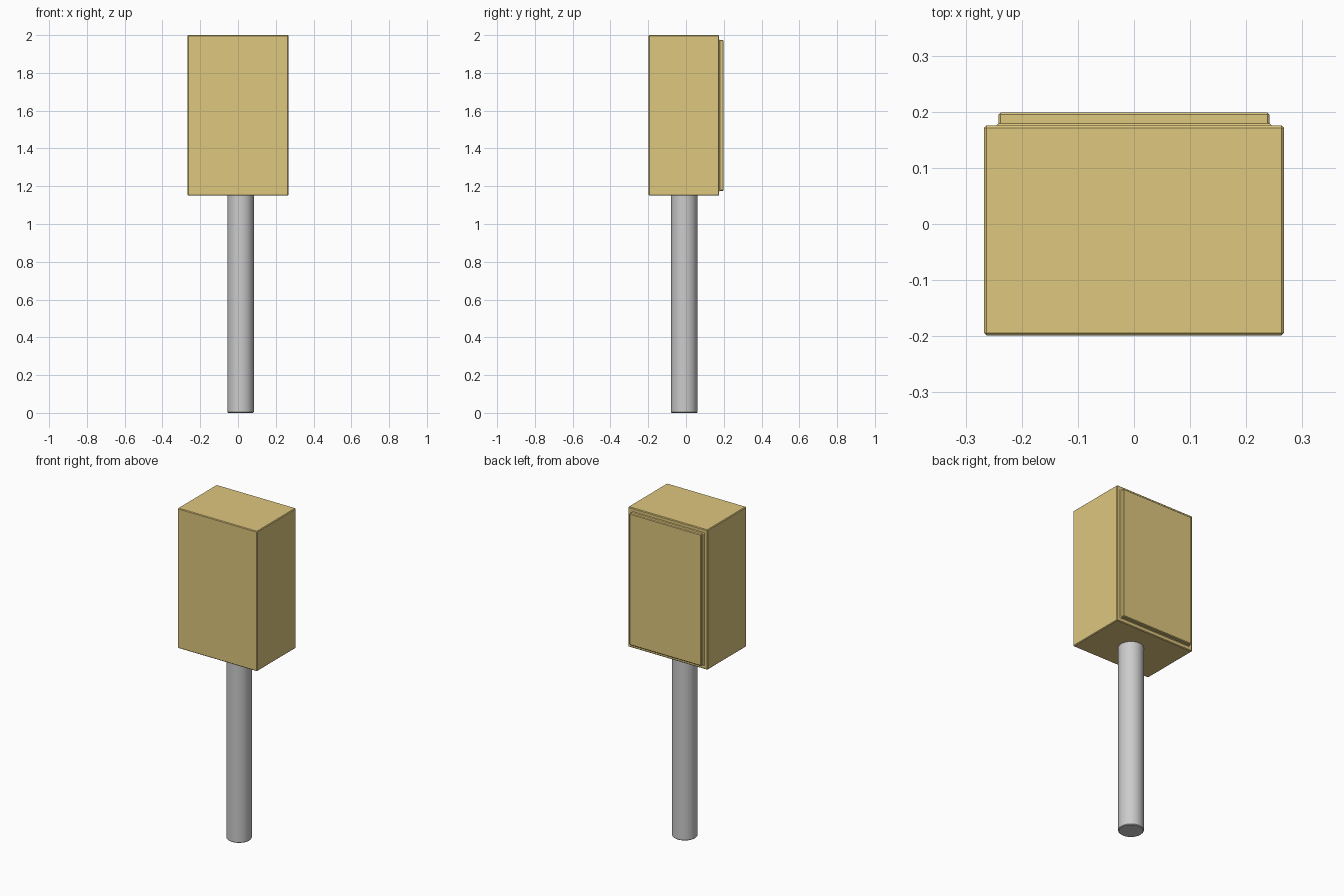
import bpy, bmesh
from mathutils import Matrix, Vector

if "Cube" in bpy.data.objects:
    bpy.data.objects.remove(bpy.data.objects["Cube"])


def make_object(name, bm):
    mesh = bpy.data.meshes.new(name)
    bm.to_mesh(mesh)
    bm.free()
    obj = bpy.data.objects.new(name, mesh)
    bpy.context.collection.objects.link(obj)
    return obj


# Cabinet: box with a raised door panel on the back, every edge chamfered
bm = bmesh.new()
size, centre = Vector((0.534, 0.374, 0.85)), Vector((0, -0.0115, 1.575))
bmesh.ops.create_cube(bm, size=1, matrix=Matrix.Translation(centre) @ Matrix.Diagonal((*size, 1)))
bm.normal_update()
door = max(bm.faces, key=lambda f: f.normal.y)
bmesh.ops.inset_region(bm, faces=[door], thickness=0.036)
door = max(bm.faces, key=lambda f: f.normal.y * f.calc_area())
ext = bmesh.ops.extrude_face_region(bm, geom=[door])
bmesh.ops.translate(bm, vec=(0, 0.0235, 0),
                    verts=[g for g in ext["geom"] if isinstance(g, bmesh.types.BMVert)])
if door.is_valid:
    bmesh.ops.delete(bm, geom=[door], context="FACES_ONLY")
bm.normal_update()
sharp = [e for e in bm.edges if e.calc_face_angle(0) > 0.5]
bmesh.ops.bevel(bm, geom=sharp, offset=0.004, segments=1, profile=0.5, affect="EDGES")
bmesh.ops.recalc_face_normals(bm, faces=bm.faces)
cabinet = make_object("cabinet", bm)
paint = bpy.data.materials.new("cream_yellow")
paint.diffuse_color = (0.73, 0.57, 0.21, 1)
paint.use_nodes = True
paint.node_tree.nodes["Principled BSDF"].inputs["Base Color"].default_value = paint.diffuse_color
cabinet.data.materials.append(paint)

# Support post: round, slightly off centre, softened rims
bm = bmesh.new()
bmesh.ops.create_cone(bm, cap_ends=True, segments=32, radius1=0.07, radius2=0.07, depth=1.155,
                      matrix=Matrix.Translation((0.014, -0.009, 0.5775)))
rims = [e for e in bm.edges if e.calc_face_angle(0) > 1]
bmesh.ops.bevel(bm, geom=rims, offset=0.004, segments=1, profile=0.5, affect="EDGES")
post = make_object("support_post", bm)
bpy.context.view_layer.objects.active = post
post.select_set(True)
bpy.ops.object.shade_smooth_by_angle(angle=0.6)
